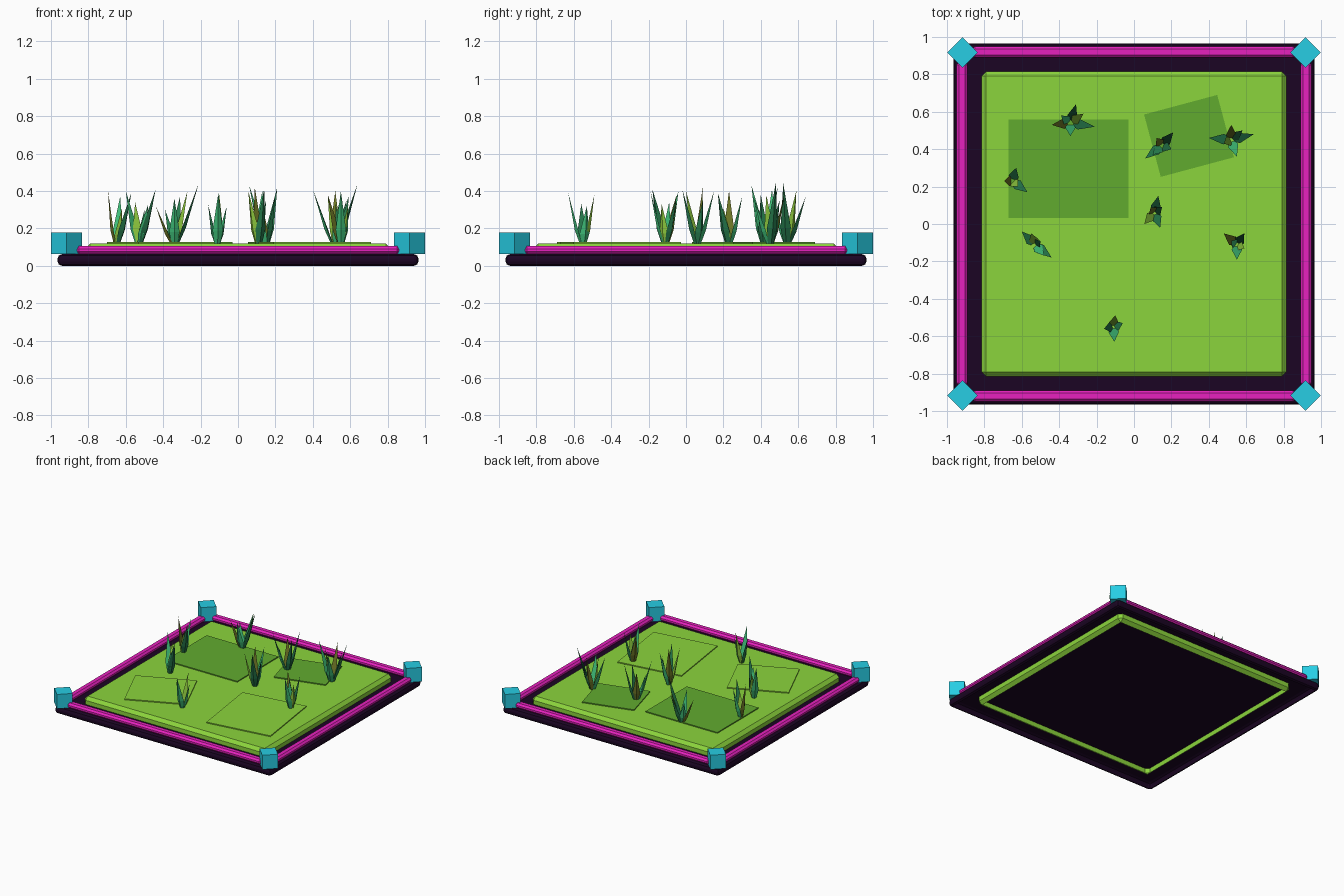
import bpy, bmesh, math
from mathutils import Vector, Matrix

cube = bpy.data.objects.get("Cube")
if cube:
    bpy.data.objects.remove(cube, do_unlink=True)


def material(name, r, g, b):
    mat = bpy.data.materials.new(name)
    mat.use_nodes = True
    mat.diffuse_color = (r, g, b, 1)
    mat.node_tree.nodes["Principled BSDF"].inputs["Base Color"].default_value = (r, g, b, 1)
    return mat


dark = material("dark_purple", .011, .0015, .017)
magenta = material("magenta", .80, .015, .52)
cyan = material("cyan", .02, .61, .77)
grass = material("grass_green", .26, .66, .045)
patch_green = material("patch_green", .12, .41, .028)
blade_colours = [
    material("blade_dark_green", .02, .20, .075),
    material("blade_jade", .05, .52, .19),
    material("blade_olive", .16, .19, .02),
    material("blade_lime", .28, .60, .05),
]
colour_cycle = (0, 2, 0, 1, 3, 1)


def finish(bm, name, mats):
    mesh = bpy.data.meshes.new(name)
    bm.to_mesh(mesh)
    bm.free()
    for mat in mats:
        mesh.materials.append(mat)
    obj = bpy.data.objects.new(name, mesh)
    bpy.context.scene.collection.objects.link(obj)
    return obj


def box_mesh(x, y, z0, z1, sx, sy, turn=0, bevel=0, segments=1):
    bm = bmesh.new()
    place = (Matrix.Translation((x, y, (z0 + z1) / 2))
             @ Matrix.Rotation(math.radians(turn), 4, 'Z')
             @ Matrix.Diagonal((sx, sy, z1 - z0, 1)))
    bmesh.ops.create_cube(bm, size=1, matrix=place)
    if bevel:
        bmesh.ops.bevel(bm, geom=bm.edges[:], offset=bevel, segments=segments,
                        profile=.5, affect='EDGES')
    bm.normal_update()
    return bm


# Dark tray and grass block, both shells that are open underneath
for name, top, size, bevel, segments, mat in (
        ("base_tray", .062, 1.93, .024, 2, dark),
        ("grass_ground", .12, 1.63, .025, 1, grass)):
    bm = box_mesh(0, 0, 0, top, size, size, bevel=bevel, segments=segments)
    underside = [f for f in bm.faces if f.normal.z < -.99]
    bmesh.ops.delete(bm, geom=underside, context='FACES')
    finish(bm, name, [mat])

# Rails and corner posts, repeated around the square
for i, side in enumerate(("front", "left", "back", "right")):
    turn = Matrix.Rotation(math.radians(90 * i), 4, 'Z')
    bm = box_mesh(0, -.92, .063, .105, 1.73, .06, bevel=.014)
    bmesh.ops.transform(bm, matrix=turn, verts=bm.verts)
    finish(bm, side + "_rail", [magenta])
    bm = box_mesh(.917, -.917, .063, .178, .116, .116, turn=45)
    bmesh.ops.transform(bm, matrix=turn, verts=bm.verts)
    finish(bm, side + "_corner_post", [cyan])

# Thin ground patches
for name, x, y, sx, sy, turn, mat in (
        ("back_right_patch", -.35, .295, .64, .525, 0, patch_green),
        ("back_left_patch", .294, .471, .405, .345, 15, patch_green),
        ("front_right_patch", -.406, -.406, .46, .415, 24, grass),
        ("front_left_patch", .41, -.35, .525, .58, 8, grass)):
    finish(box_mesh(x, y, .115, .128, sx, sy, turn), name, [mat])


def add_blade(bm, root, tip, width, index):
    """Three-sided leaf, narrow at the root and widest a quarter of the way up."""
    lean = tip - root
    across = Vector((-lean.y, lean.x, 0)).normalized()
    outward = across.cross(Vector((0, 0, 1)))
    rings = []
    for along, size in ((0, .55), (.27, 1)):
        c = root + lean * along
        w = width * size
        rings.append([bm.verts.new(c + across * w), bm.verts.new(c - across * w),
                      bm.verts.new(c + outward * w * .6)])
    top = bm.verts.new(tip)
    faces = [bm.faces.new(rings[0])]
    for k in range(3):
        n = (k + 1) % 3
        faces.append(bm.faces.new((rings[0][k], rings[0][n], rings[1][n], rings[1][k])))
        faces.append(bm.faces.new((rings[1][k], rings[1][n], top)))
    for face in faces:
        face.material_index = index


# Grass tufts: centre, then blade tips as x and y offset and height
tufts = [
    (-.34, .54, [(.13, -.02, .44), (-.10, -.01, .32), (.03, .10, .37), (.0, -.07, .36),
                 (.07, .05, .40), (-.05, .04, .30)]),
    (-.65, .23, [(-.045, .0, .40), (.08, -.06, .39), (.02, .07, .37), (.03, -.03, .31)]),
    (-.53, -.11, [(.09, -.07, .41), (-.07, .07, .40), (-.02, .06, .34), (.05, -.06, .33),
                  (.03, .02, .30)]),
    (-.11, -.55, [(.005, -.08, .39), (.01, .06, .38), (.05, .02, .32), (-.05, -.01, .33)]),
    (.11, .06, [(-.055, -.06, .40), (.02, .09, .40), (.03, -.08, .41), (-.02, .03, .42),
                (.04, .03, .35)]),
    (.15, .42, [(-.09, -.07, .43), (.06, .07, .42), (-.03, .04, .36), (.05, -.02, .38),
                (-.05, -.05, .32)]),
    (.52, .45, [(.12, .03, .44), (.0, .08, .40), (.06, .05, .35), (-.12, .01, .41),
                (-.04, -.02, .38), (.03, -.09, .37)]),
    (.55, -.11, [(-.07, .06, .38), (.04, .06, .37), (.0, -.08, .40), (.04, -.02, .33),
                 (-.03, .02, .34)]),
]
for t, (x, y, tips) in enumerate(tufts):
    bm = bmesh.new()
    for b, (dx, dy, height) in enumerate(tips):
        root = Vector((x + dx * .1, y + dy * .1, .115))
        add_blade(bm, root, Vector((x + dx, y + dy, height)), .028,
                  colour_cycle[(t + b) % len(colour_cycle)])
    bmesh.ops.recalc_face_normals(bm, faces=bm.faces)
    finish(bm, "grass_tuft_" + str(t + 1), blade_colours)
